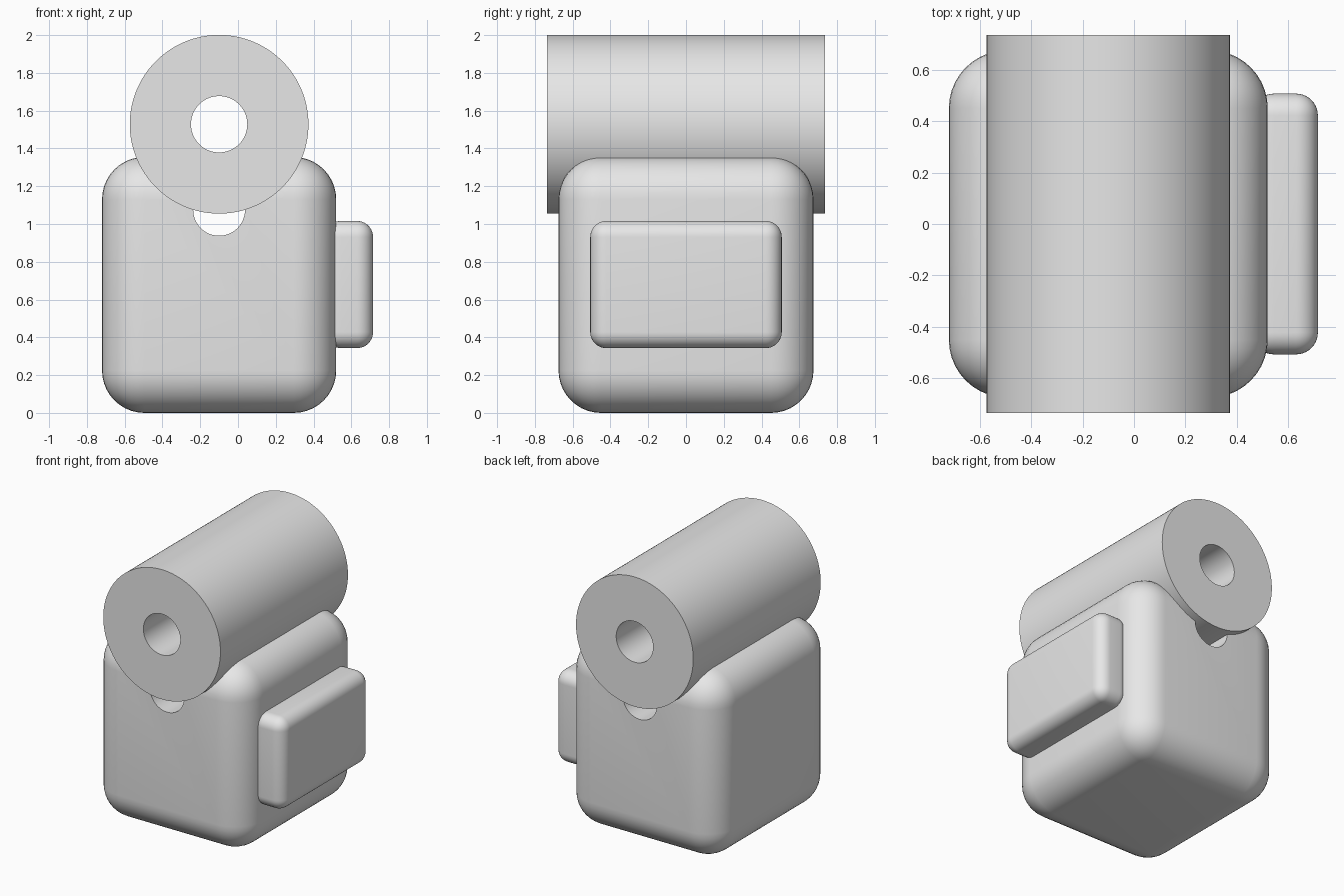
import bpy
import bmesh
from math import pi
from mathutils import Matrix

default = bpy.data.objects.get("Cube")
if default:
    bpy.data.objects.remove(default, do_unlink=True)

grey = bpy.data.materials.new("light_grey")
grey.use_nodes = True
grey.diffuse_color = (0.8, 0.8, 0.8, 1)
grey.node_tree.nodes["Principled BSDF"].inputs["Base Color"].default_value = (0.8, 0.8, 0.8, 1)


def add_object(name, bm):
    mesh = bpy.data.meshes.new(name)
    bmesh.ops.recalc_face_normals(bm, faces=bm.faces)
    bm.to_mesh(mesh)
    bm.free()
    mesh.materials.append(grey)
    obj = bpy.data.objects.new(name, mesh)
    bpy.context.collection.objects.link(obj)
    return obj


def select(obj):
    bpy.ops.object.select_all(action="DESELECT")
    obj.select_set(True)
    bpy.context.view_layer.objects.active = obj


def smooth(obj):
    select(obj)
    bpy.ops.object.shade_smooth_by_angle(angle=pi / 6)


def rounded_box(name, low, high, radius):
    bm = bmesh.new()
    bmesh.ops.create_cube(bm, size=1)
    for v in bm.verts:
        v.co = [high[i] if v.co[i] > 0 else low[i] for i in range(3)]
    bmesh.ops.bevel(bm, geom=bm.edges[:], offset=radius, segments=10,
                    profile=0.5, affect="EDGES")
    return add_object(name, bm)


def rod(name, x, z, radius, length):
    bm = bmesh.new()
    bmesh.ops.create_cone(bm, cap_ends=True, segments=128, radius1=radius,
                          radius2=radius, depth=length,
                          matrix=Matrix.Translation((x, 0, z)) @ Matrix.Rotation(pi / 2, 4, "X"))
    return add_object(name, bm)


def drill(obj, x, z, radius):
    cutter = rod("hole_cutter", x, z, radius, 3)
    cutter.hide_render = True
    mod = obj.modifiers.new("hole", "BOOLEAN")
    mod.operation = "DIFFERENCE"
    mod.solver = "EXACT"
    mod.object = cutter
    select(obj)
    bpy.ops.object.modifier_apply(modifier=mod.name)
    bpy.data.objects.remove(cutter, do_unlink=True)


# Rounded body with a bore running front to back
body = rounded_box("body", (-0.72, -0.675, 0), (0.52, 0.675, 1.355), 0.225)
drill(body, -0.1, 1.075, 0.137)

# Thick tube resting in the top of the body
tube = rod("top_tube", -0.1, 1.528, 0.473, 1.47)
drill(tube, -0.1, 1.528, 0.149)

# Rounded block on the left side, partly sunk into the body
block = rounded_box("side_block", (0.46, -0.507, 0.343), (0.715, 0.507, 1.016), 0.085)

for part in (body, tube, block):
    smooth(part)
